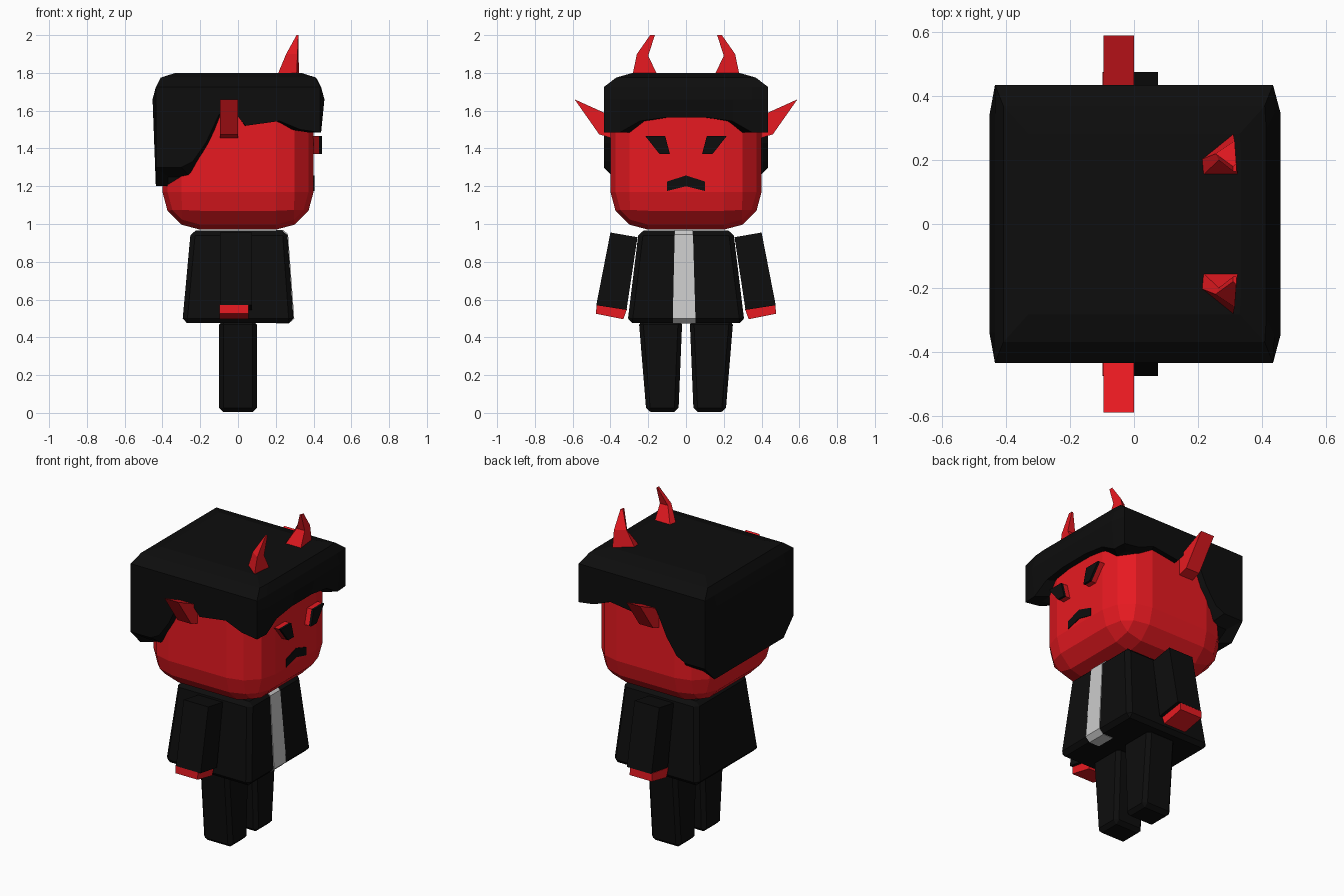
import bpy, bmesh

if "Cube" in bpy.data.objects:
    bpy.data.objects.remove(bpy.data.objects["Cube"])


def material(name, rgb):
    m = bpy.data.materials.new(name)
    m.diffuse_color = (*rgb, 1)
    m.use_nodes = True
    m.node_tree.nodes["Principled BSDF"].inputs["Base Color"].default_value = m.diffuse_color
    return m


RED = material("red", (0.8, 0.01, 0.015))
BLACK = material("black", (0.004, 0.004, 0.004))


def loft(name, rings, mat=None, bevel=0, segments=1):
    """Skin equal-length rings of points, capped at both ends."""
    bm = bmesh.new()
    rows = [[bm.verts.new(p) for p in ring] for ring in rings]
    n = len(rows[0])
    for a, b in zip(rows, rows[1:]):
        for i in range(n):
            j = (i + 1) % n
            bm.faces.new((a[i], a[j], b[j], b[i]))
    bm.faces.new(rows[0])
    bm.faces.new(rows[-1])
    bmesh.ops.recalc_face_normals(bm, faces=bm.faces)
    if bevel:
        bmesh.ops.bevel(bm, geom=bm.edges[:], offset=bevel, segments=segments,
                        profile=0.5, affect='EDGES')
    mesh = bpy.data.meshes.new(name)
    bm.to_mesh(mesh)
    bm.free()
    ob = bpy.data.objects.new(name, mesh)
    bpy.context.collection.objects.link(ob)
    if mat:
        mesh.materials.append(mat)
    return ob


def rect(x0, x1, y0, y1, z):
    return [(x0, y0, z), (x1, y0, z), (x1, y1, z), (x0, y1, z)]


def prism(name, yz, x0, x1, mat, bevel=0):
    """Extrude a (y, z) outline along x."""
    return loft(name, [[(x, y, z) for y, z in yz] for x in (x0, x1)], mat, bevel)


# Head: rounded block facing +x
loft("head", [rect(-.4, .4, -.4, .4, z) for z in (.97, 1.77)], RED, .2, 3)

# Hair: cap with an uneven lower edge; half outline as x, y, lower z
half = [(.44, 0, 1.565), (.44, .1, 1.565), (.44, .245, 1.545), (.44, .35, 1.485),
        (.435, .435, 1.485), (.33, .435, 1.5), (.22, .435, 1.545), (.04, .435, 1.52),
        (-.01, .435, 1.58), (-.1, .435, 1.58), (-.17, .435, 1.43), (-.24, .435, 1.33),
        (-.3, .435, 1.3), (-.435, .435, 1.3), (-.435, .34, 1.2), (-.435, 0, 1.2)]
outline = half + [(x, -y, z) for x, y, z in half[-2:0:-1]]
inner = [(x * .85, y * .85, z - (.05 if x < -.25 and abs(y) > .4 else 0))
         for x, y, z in outline]
bulge = [(x * (1.04 if abs(y) < .36 else 1), y, 1.66) for x, y, z in outline]
crown = [[(x * sx, y * sy, h) for x, y, z in outline]
         for h, sx, sy in ((1.725, 1, 1), (1.775, .94, .85), (1.8, .76, .65))]
loft("hair", [inner, outline, bulge] + crown, BLACK)

# Torso and shirt strip
loft("torso", [rect(-.295, .295, -.31, .31, .475), rect(-.25, .26, -.25, .25, .965)],
     BLACK, .025)
loft("shirt_strip", [rect(.2, .268, -.07, .05, .472), rect(.2, .298, -.07, .05, .5),
                     rect(.2, .265, -.06, .037, .945), rect(.2, .24, -.06, .037, .968)])

for s, side in ((1, "left"), (-1, "right")):
    def flip(pts):
        return [(p[0] * s, p[1]) for p in pts]

    def flip3(pts):
        return [(x, y * s, z) for x, y, z in pts]

    # Arms and hands
    prism("arm_" + side, flip([(.40, .955), (.257, .93), (.315, .545), (.475, .57)]),
          -.095, .075, BLACK)
    prism("hand_" + side, flip([(.474, .575), (.312, .55), (.332, .496), (.476, .525)]),
          -.098, .055, RED)

    # Legs
    loft("leg_" + side, [flip3(rect(-.1, .1, .04, .21, .005)),
                         flip3(rect(-.1, .1, .02, .25, .49))], BLACK, .022)

    # Ears
    prism("ear_" + side, flip([(.59, 1.66), (.38, 1.565), (.38, 1.45), (.46, 1.475)]),
          -.095, 0, RED)

    # Horns: bent, tapering
    loft("horn_" + side, [
        flip3([(.205, .2, 1.78), (.31, .285, 1.78), (.325, .147, 1.78), (.21, .147, 1.78)]),
        flip3([(.255, .22, 1.9), (.315, .26, 1.9), (.32, .2, 1.89), (.265, .2, 1.89)]),
        flip3([(.31, .18, 2.0), (.32, .19, 2.0), (.32, .165, 2.0), (.31, .165, 2.0)])], RED)

    # Slanted eyes on raised red backs
    eye = flip([(.22, 1.465), (.11, 1.465), (.09, 1.365), (.155, 1.365)])
    eye = flip([(.215, 1.465), (.14, 1.37), (.085, 1.37), (.11, 1.465)])
    prism("eye_back_" + side, eye, .38, .43, RED)
    prism("eye_" + side, eye, .43, .445, BLACK)

# Frowning mouth
prism("mouth", [(-.1, 1.225), (0, 1.257), (.1, 1.225), (.1, 1.175), (0, 1.2), (-.1, 1.175)],
      .38, .404, BLACK)
